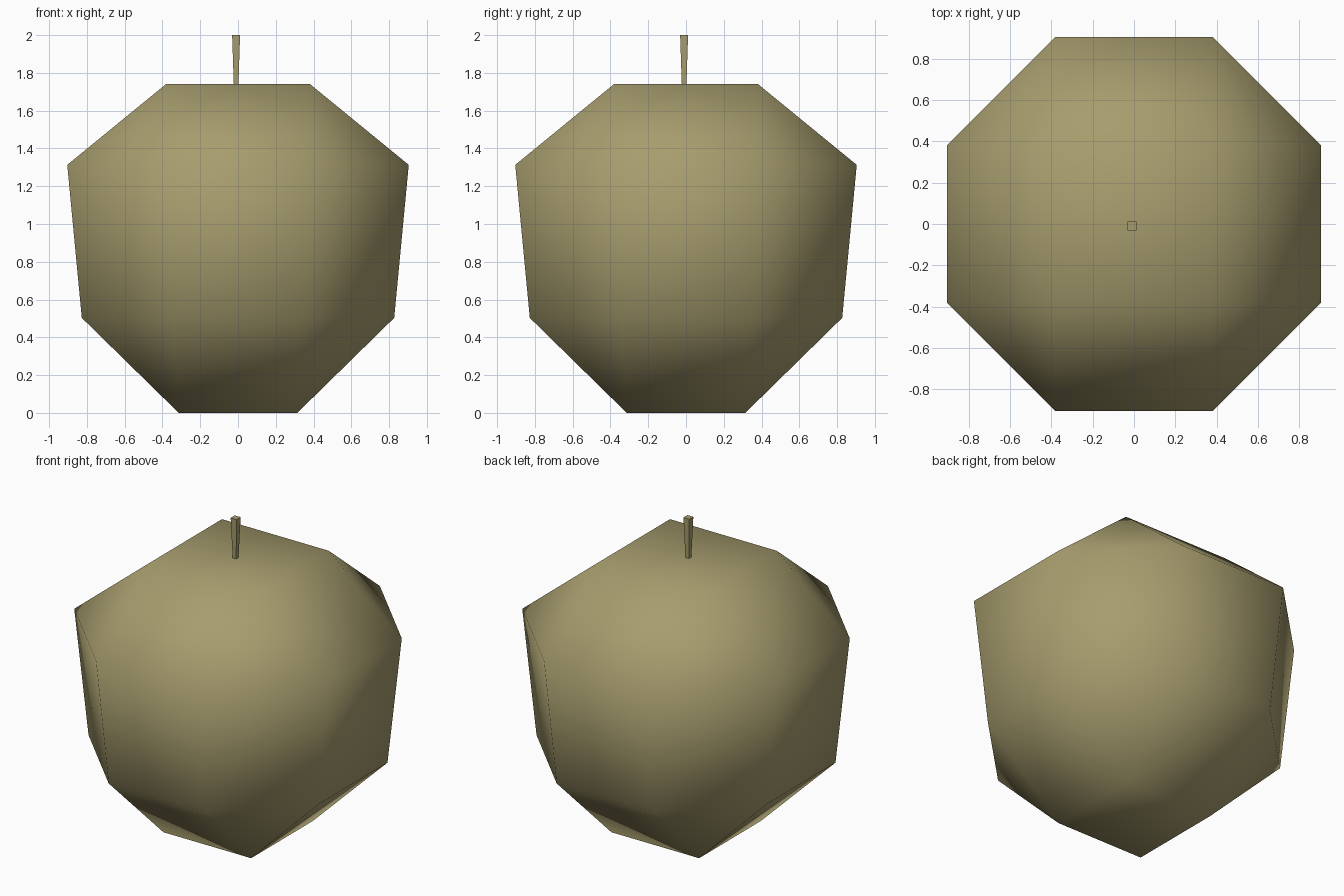
import bpy, bmesh, math

if "Cube" in bpy.data.objects:
    bpy.data.objects.remove(bpy.data.objects["Cube"])

mat = bpy.data.materials.new("olive_tan")
mat.diffuse_color = (0.385, 0.335, 0.155, 1)
mat.use_nodes = True
mat.node_tree.nodes["Principled BSDF"].inputs["Base Color"].default_value = mat.diffuse_color


def hull_object(name, points, smooth):
    """Closed convex solid through the given points, with flat panels merged."""
    bm = bmesh.new()
    for p in points:
        bm.verts.new(p)
    bmesh.ops.convex_hull(bm, input=bm.verts[:])
    bmesh.ops.dissolve_limit(bm, angle_limit=math.radians(2),
                             verts=bm.verts[:], edges=bm.edges[:])
    bmesh.ops.recalc_face_normals(bm, faces=bm.faces[:])
    for f in bm.faces:
        f.smooth = smooth
    me = bpy.data.meshes.new(name)
    bm.to_mesh(me)
    bm.free()
    me.materials.append(mat)
    ob = bpy.data.objects.new(name, me)
    bpy.context.collection.objects.link(ob)
    return ob


def square(h, z, cx=0.0, cy=0.0):
    return [(cx + sx * h, cy + sy * h, z) for sx in (-1, 1) for sy in (-1, 1)]


def octagon(a, b, z):
    return [(sx * p, sy * q, z) for p, q in ((a, b), (b, a))
            for sx in (-1, 1) for sy in (-1, 1)]


# Fruit body: tapered bevelled cube, smooth shaded
hull_object("fruit_body",
            square(0.314, 0.0) + octagon(0.827, 0.346, 0.503)
            + octagon(0.904, 0.382, 1.313) + square(0.382, 1.74), True)

# Stem: square peg widening upward, slightly off centre
hull_object("stem",
            square(0.011, 1.70, -0.01, -0.01) + square(0.021, 2.0, -0.01, -0.01), False)
